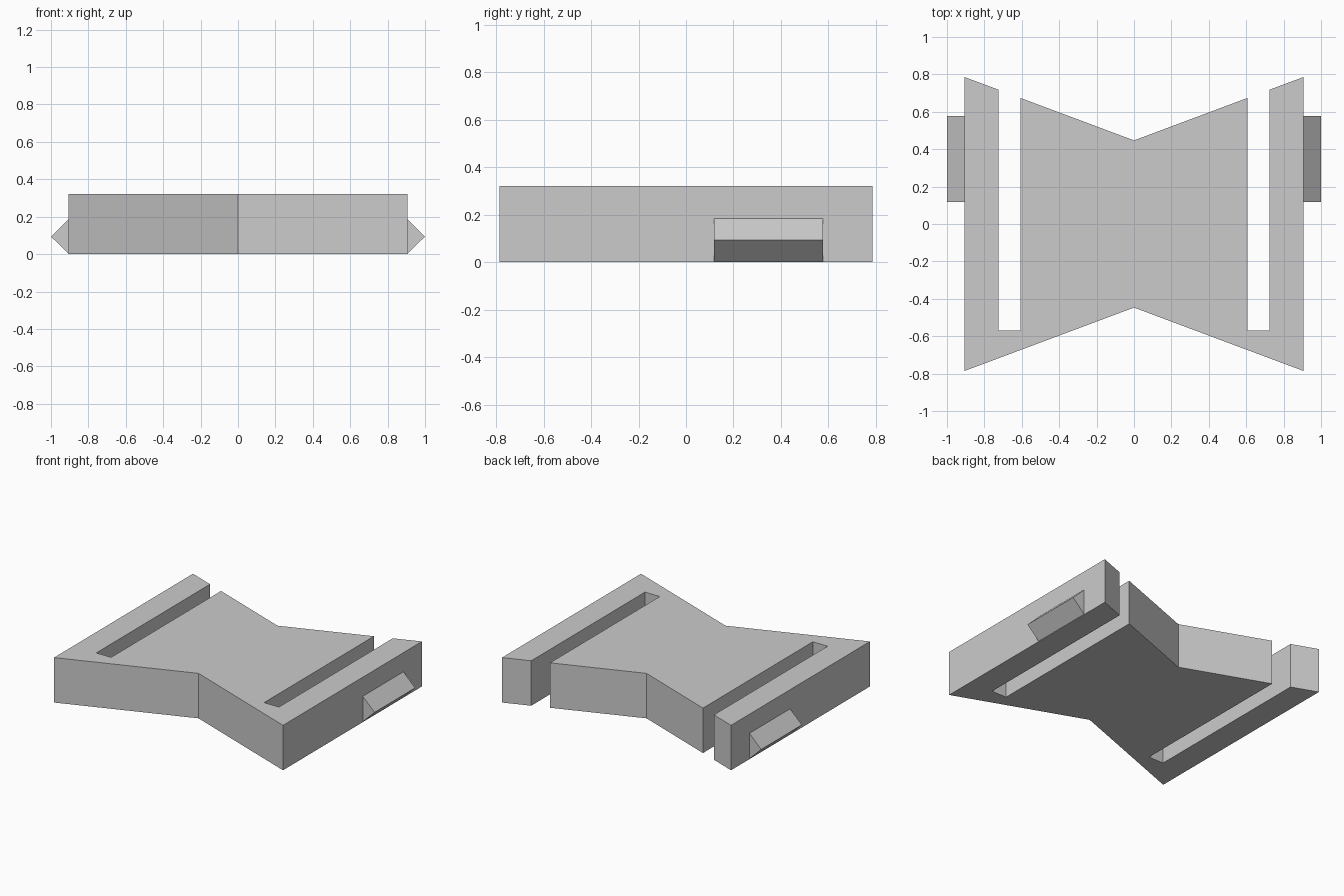
import bpy
import bmesh
from mathutils import Vector

cube = bpy.data.objects.get("Cube")
if cube:
    bpy.data.objects.remove(cube, do_unlink=True)

grey = bpy.data.materials.new("plain_grey")
grey.use_nodes = True
colour = (0.6, 0.6, 0.6, 1)
grey.diffuse_color = colour
grey.node_tree.nodes["Principled BSDF"].inputs["Base Color"].default_value = colour


def extrude_profile(name, points, direction):
    """Make a flat-faced solid by sweeping a closed outline along a vector."""
    bm = bmesh.new()
    face = bm.faces.new([bm.verts.new(p) for p in points])
    swept = bmesh.ops.extrude_face_region(bm, geom=[face], use_keep_orig=True)
    moved = [v for v in swept["geom"] if isinstance(v, bmesh.types.BMVert)]
    bmesh.ops.translate(bm, verts=moved, vec=Vector(direction))
    bmesh.ops.recalc_face_normals(bm, faces=bm.faces)
    mesh = bpy.data.meshes.new(name)
    bm.to_mesh(mesh)
    bm.free()
    mesh.materials.append(grey)
    obj = bpy.data.objects.new(name, mesh)
    bpy.context.collection.objects.link(obj)
    return obj


side, height = 0.907, 0.322
slot_in, slot_out, slot_end = 0.606, 0.724, -0.57
notch, corner = 0.447, 0.786


def back_edge(x):
    return notch + (corner - notch) * x / side


# Bow-tie body with two slots open at the back
half = [(side, -corner), (side, corner), (slot_out, back_edge(slot_out)),
        (slot_out, slot_end), (slot_in, slot_end), (slot_in, back_edge(slot_in))]
outline = [(0, -notch)] + half + [(0, notch)] + [(-x, y) for x, y in reversed(half)]
extrude_profile("body", [(x, y, 0) for x, y in outline], (0, 0, height))

# Triangular catch on each side
for name, s in (("left_catch", 1), ("right_catch", -1)):
    wedge = [(s * side, 0.117, 0.003), (s, 0.117, 0.094), (s * side, 0.117, 0.185)]
    extrude_profile(name, wedge, (0, 0.46, 0))
